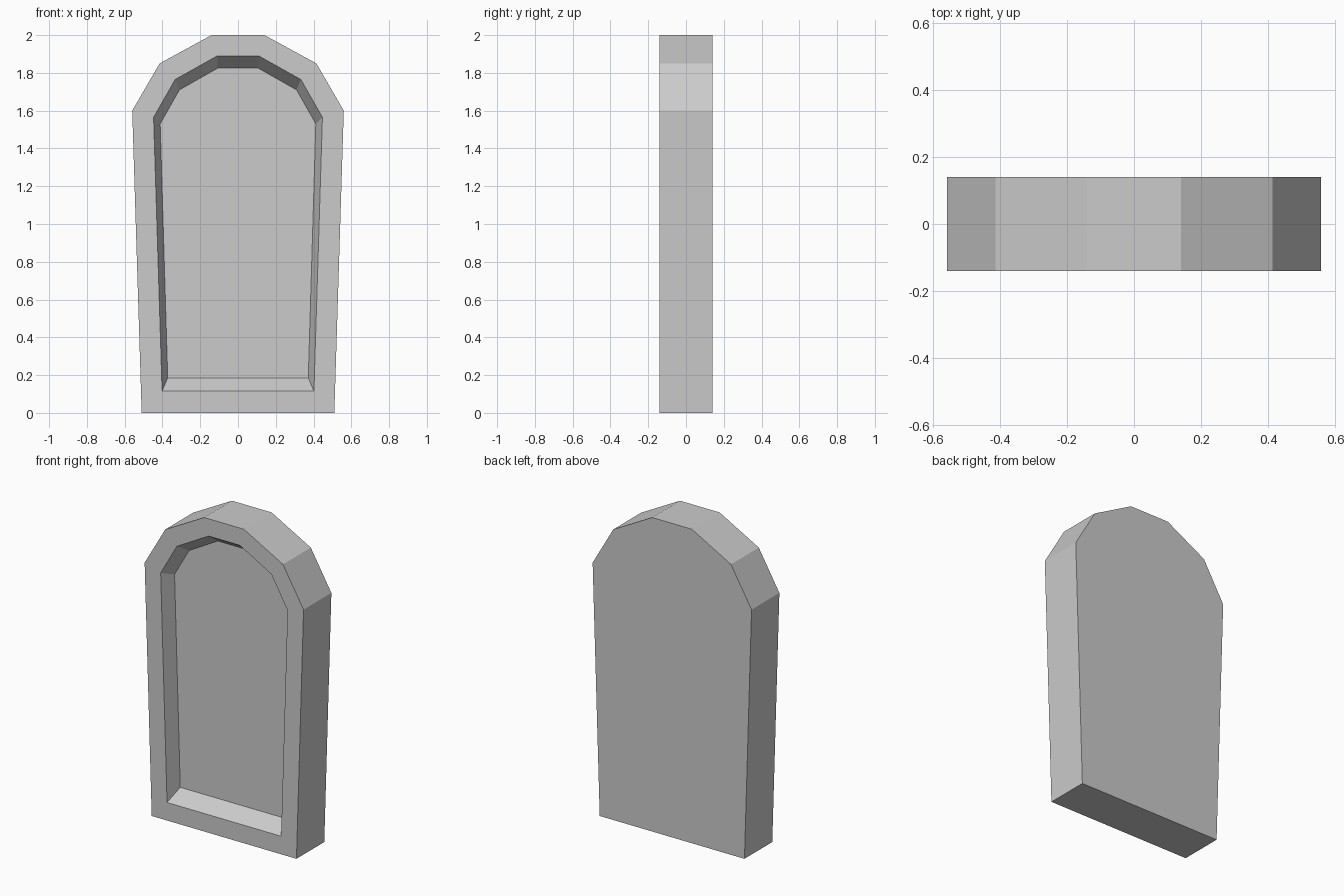
import bpy
import bmesh

cube = bpy.data.objects.get("Cube")
if cube:
    bpy.data.objects.remove(cube, do_unlink=True)

HALF_DEPTH = 0.14
RECESS = 0.09

# Right half of each outline as (x, z), from the base up to the crown
outer = [(0.51, 0), (0.56, 1.6), (0.415, 1.85), (0.14, 2)]
rim = [(0.402, 0.115), (0.447, 1.565), (0.333, 1.765), (0.11, 1.89)]
panel = [(0.372, 0.185), (0.412, 1.53), (0.31, 1.71), (0.107, 1.825)]

stone = bpy.data.materials.new("stone grey")
stone.use_nodes = True
grey = (0.6, 0.6, 0.6, 1)
stone.diffuse_color = grey
stone.node_tree.nodes["Principled BSDF"].inputs["Base Color"].default_value = grey

bm = bmesh.new()


def ring(half, y):
    """Mirror a half outline into a closed ring of vertices at depth y."""
    points = half + [(-x, z) for x, z in reversed(half)]
    return [bm.verts.new((x, y, z)) for x, z in points]


def bridge(a, b):
    for i in range(len(a)):
        j = (i + 1) % len(a)
        bm.faces.new((a[i], a[j], b[j], b[i]))


# Back slab, sides, front border, sloped recess and sunken panel
rings = [
    ring(outer, HALF_DEPTH),
    ring(outer, -HALF_DEPTH),
    ring(rim, -HALF_DEPTH),
    ring(panel, -HALF_DEPTH + RECESS),
]
for a, b in zip(rings, rings[1:]):
    bridge(a, b)
bm.faces.new(rings[0])
bm.faces.new(rings[-1])
bmesh.ops.recalc_face_normals(bm, faces=bm.faces)

mesh = bpy.data.meshes.new("headstone")
bm.to_mesh(mesh)
bm.free()
mesh.materials.append(stone)
headstone = bpy.data.objects.new("headstone", mesh)
bpy.context.collection.objects.link(headstone)
